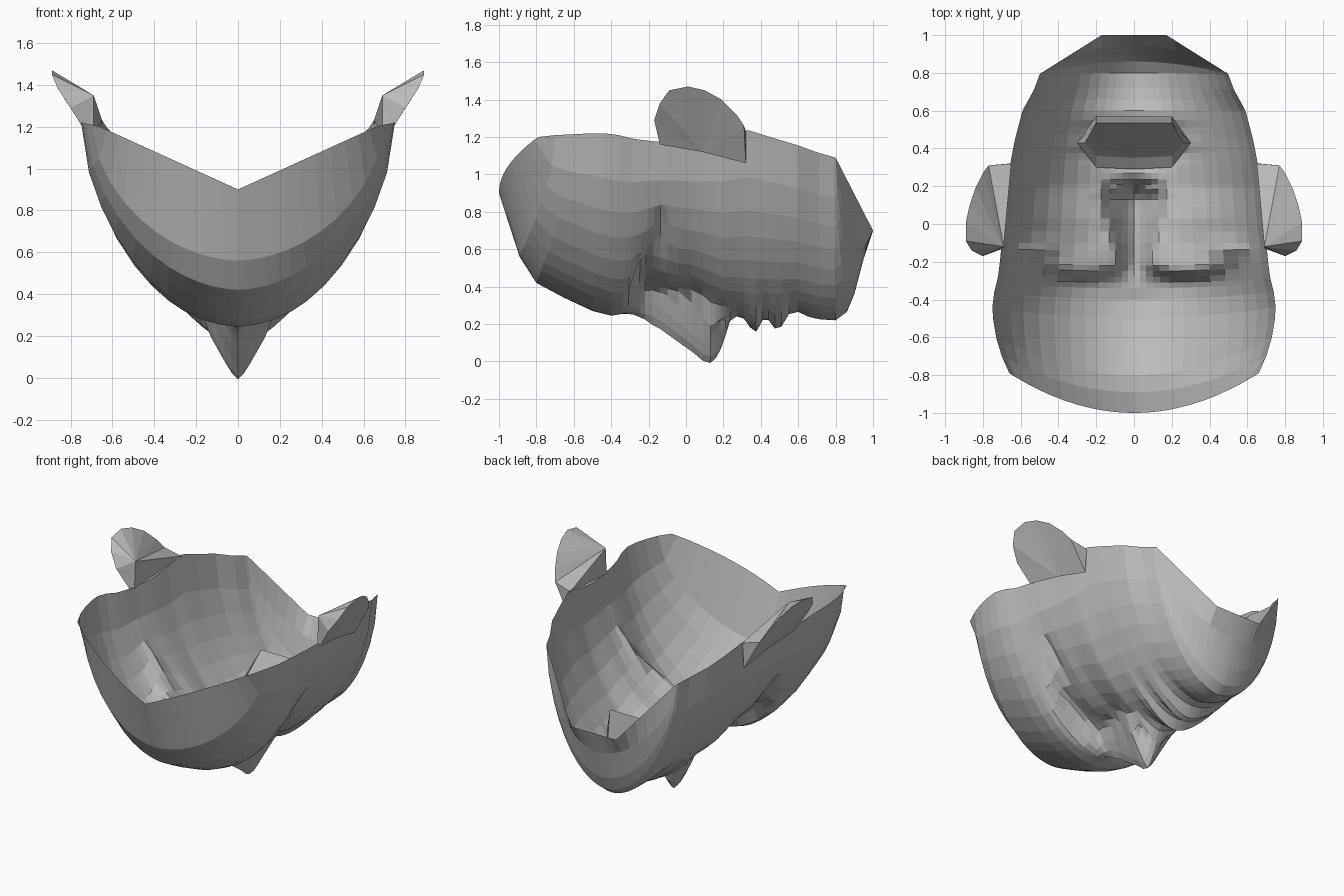
import bpy, bmesh, math

grey = bpy.data.materials.new("plain_grey")
grey.diffuse_color = (0.5, 0.5, 0.5, 1)


def make(name, verts, faces, mirror=True):
    me = bpy.data.meshes.new(name)
    me.from_pydata(verts, [], faces)
    me.materials.append(grey)
    ob = bpy.data.objects.new(name, me)
    bpy.context.collection.objects.link(ob)
    bm = bmesh.new()
    bm.from_mesh(me)
    bmesh.ops.recalc_face_normals(bm, faces=bm.faces)
    bm.to_mesh(me)
    bm.free()
    if mirror:
        m = ob.modifiers.new("mirror", 'MIRROR')
        m.merge_threshold = 0.002
    return ob


def lerp_table(table, v):
    if v <= table[0][0]:
        return table[0][1]
    for (a, p), (b, q) in zip(table, table[1:]):
        if v <= b:
            return p + (q - p) * (v - a) / (b - a)
    return table[-1][1]


def clamp(v):
    return min(1, max(0, v))


def bump(x, y, cx, cy, sx, sy):
    return math.exp(-((x - cx) / sx) ** 2 - ((y - cy) / sy) ** 2)


# Head sections: middle y, middle z, rim y, rim half width, rim z
keys = [
    (-1.0, .90, -.79, .66, 1.20), (-.89, .56, -.70, .70, 1.21),
    (-.80, .42, -.60, .73, 1.215), (-.65, .34, -.51, .745, 1.22),
    (-.50, .27, -.44, .75, 1.22), (-.40, .245, -.36, .74, 1.21),
    (-.30, .265, -.28, .72, 1.19), (-.22, .33, -.20, .71, 1.18),
    (-.10, .36, -.10, .70, 1.17), (.05, .34, .05, .68, 1.17),
    (.20, .25, .20, .67, 1.20), (.32, .235, .32, .655, 1.24),
    (.45, .24, .45, .63, 1.20), (.60, .25, .60, .59, 1.155),
    (.72, .225, .71, .53, 1.115), (.80, .22, .79, .50, 1.093),
    (.86, .265, .795, .495, 1.09), (.90, .36, .80, .493, 1.09),
    (.95, .55, .80, .49, 1.09), (1.0, .70, .80, .49, 1.09)]
tables = [[(k[0], k[i]) for k in keys] for i in range(1, 5)]
rows = [-1, -.89, -.80, -.65, -.5, -.4, -.34, -.31, -.28, -.25, -.22, -.18, -.14,
        -.10, -.04, .03, .09, .13, .16, .185, .21, .235, .27, .31, .34, .375,
        .41, .44, .475, .51, .55, .6, .66, .72, .80, .86, .90, .95, 1]
cols = [0, .045, .09, .14, .19, .26, .35, .45, .56, .67, .78, .87, .95, 1]

# Nose: depth below the cheeks and half width along y
nose_depth = [(-.32, 0), (-.28, .03), (-.2, .13), (-.1, .22), (.08, .315),
              (.13, .30), (.17, .24), (.2, .15), (.235, .03), (.27, 0)]
nose_width = [(-.3, .08), (-.1, .11), (.06, .16), (.13, .18), (.2, .17), (.27, .12)]


def features(x, y):
    d = 0
    w = lerp_table(nose_width, y)
    if x < w:                                         # nose
        d -= lerp_table(nose_depth, y) * (1 - (x / w) ** 1.3)
    d -= .02 * bump(x, y, .14, .13, .04, .06)         # nostril wings
    d += .06 * bump(x, y, .085, .18, .035, .025)      # nostrils
    u = y + .31 - 1.5 * (x - .27) ** 2                # eye sockets under the brow
    d += .10 * clamp(u / .05) * clamp(1 - (u - .05) / .16) * bump(x, 0, .29, 0, .19, 1)
    d += .06 * bump(x, y, .52, -.14, .08, .035)       # outer eye folds
    d -= .02 * bump(x, y, .30, -.34, .20, .05)        # brow
    d -= .085 * bump(x, y, 0, .365, .22, .035)        # upper lip
    d -= .075 * bump(x, y, 0, .49, .20, .04)          # lower lip
    d += .03 * bump(x, y, 0, .575, .22, .03)          # crease over the chin
    return d


# Face shell, lofted section by section from the middle to the rim
verts, faces = [], []
n = len(cols)
for i, ym in enumerate(rows):
    zm, yr, w, zr = (lerp_table(t, ym) for t in tables)
    for t in cols:
        x = w * t
        f = 1 - max(0, 1 - t * t) ** .58
        f += .04 * (t - f)
        y = ym + (yr - ym) * t * t
        if i == 0:
            f = t
        elif i == len(rows) - 1:
            f = max(0, (t - .35) / .65)
            y = ym + (yr - ym) * f
        z = zm + (zr - zm) * f
        if -.5 < ym < .7:
            z += features(x, y)
        verts.append((x, y, z))
for i in range(len(rows) - 1):
    for j in range(n - 1):
        a = i * n + j
        faces.append((a, a + 1, a + n + 1, a + n))
make("face_shell", verts, faces)

# Ear: outer fan, inner fan and a wall down to the rim
arc = [(.72, -.14, 1.16), (.80, -.17, 1.29), (.86, -.14, 1.38), (.89, -.09, 1.45),
       (.89, .01, 1.47), (.87, .10, 1.45), (.84, .19, 1.40), (.80, .27, 1.32),
       (.77, .31, 1.26), (.66, .32, 1.06)]
m = len(arc)
inner = [(.69, -.12, 1.35), (.65, .32, 1.23), (.69, -.13, 1.17)]
verts = arc + [(.69, .09, 1.12)] + inner
faces = [(k, k + 1, m) for k in range(m - 1)]
faces += [(k, m + 1, k + 1) for k in range(m - 2)]
faces += [(m - 2, m + 1, m + 2), (m - 2, m + 2, m - 1), (m + 1, m + 3, m + 2), (0, m + 3, m + 1)]
make("ear", verts, faces)

# Mouth pocket: a wedge rising behind the lower lip
rings = [
    [(0, .29, .25), (.2, .30, .30), (.3, .43, .39), (.2, .57, .34), (0, .57, .29)],
    [(0, .35, .31), (.2, .36, .33), (.26, .43, .43), (.2, .535, .63), (0, .535, .63)]]
verts = [p for r in rings for p in r]
faces = [(k, k + 1, k + 6, k + 5) for k in range(4)] + [(5, 6, 7), (5, 7, 8, 9)]
make("mouth_pocket", verts, faces)
